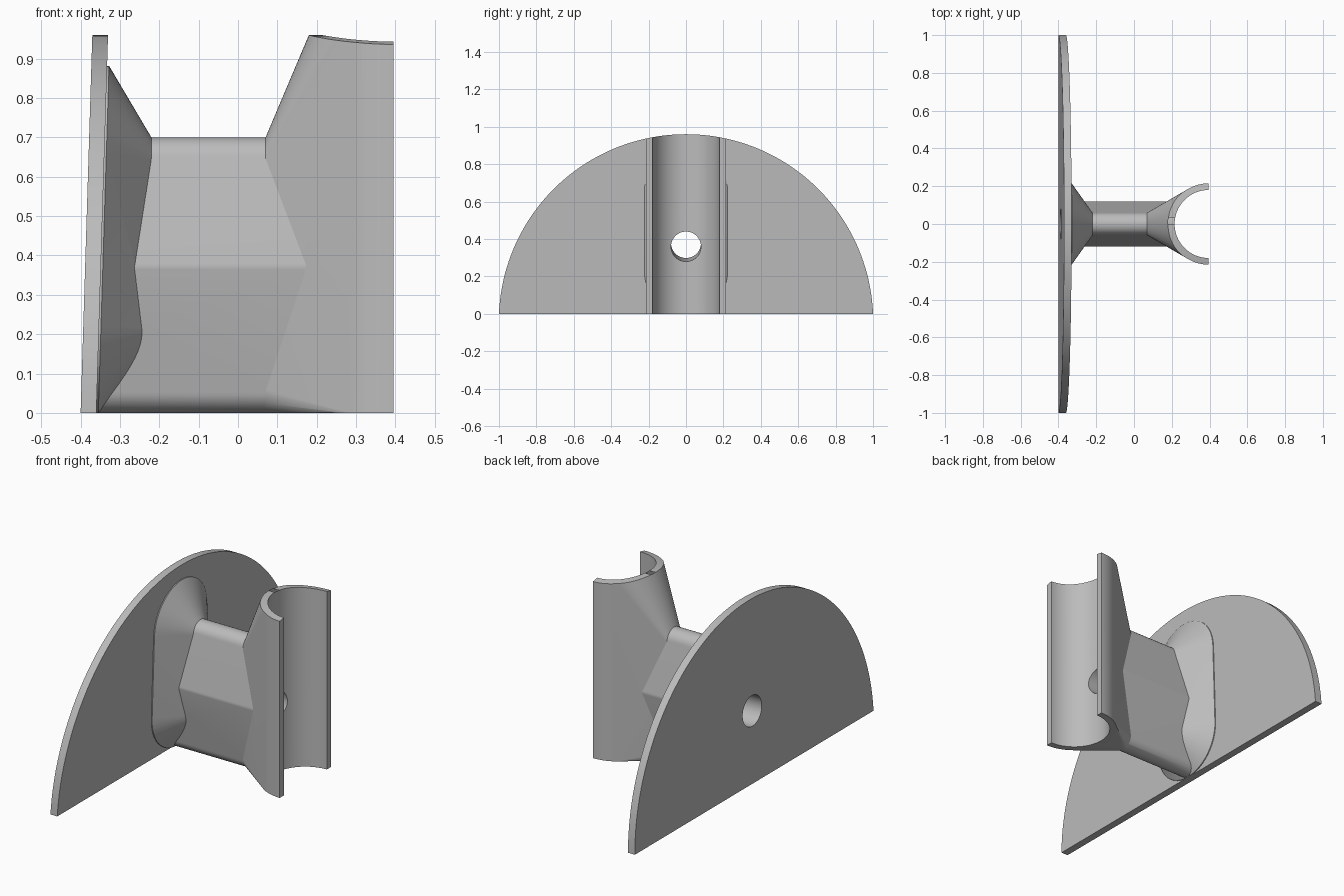
import bpy
import bmesh
from math import sin, cos, pi, sqrt
from mathutils import Vector, Matrix

cube = bpy.data.objects.get("Cube")
if cube:
    bpy.data.objects.remove(cube, do_unlink=True)

HEIGHT = 0.96
DISC_R = (1 + HEIGHT ** 2) / (2 * HEIGHT)   # arc through both ends and the crown
LEAN = 0.031                                # plate lean per unit of height
SADDLE_X, INNER, OUTER = 0.395, 0.18, 0.215

grey = bpy.data.materials.new("plain_grey")
grey.use_nodes = True
colour = (0.5, 0.5, 0.5, 1)
grey.diffuse_color = colour
grey.node_tree.nodes["Principled BSDF"].inputs["Base Color"].default_value = colour


def hull(name, points):
    """Convex solid wrapped around a set of points."""
    bm = bmesh.new()
    for p in points:
        bm.verts.new(p)
    bmesh.ops.remove_doubles(bm, verts=bm.verts, dist=1e-5)
    res = bmesh.ops.convex_hull(bm, input=bm.verts)
    loose = [g for g in res["geom_interior"] if isinstance(g, bmesh.types.BMVert)]
    bmesh.ops.delete(bm, geom=loose, context='VERTS')
    bmesh.ops.dissolve_limit(bm, angle_limit=0.002, verts=bm.verts, edges=bm.edges)
    bmesh.ops.recalc_face_normals(bm, faces=bm.faces)
    mesh = bpy.data.meshes.new(name)
    bm.to_mesh(mesh)
    bm.free()
    mesh.materials.append(grey)
    obj = bpy.data.objects.new(name, mesh)
    bpy.context.collection.objects.link(obj)
    return obj


def circle(y, z, r, n=48):
    return [(y + r * cos(2 * pi * i / n), z + r * sin(2 * pi * i / n)) for i in range(n)]


def at_x(x, outline, lean=0.0):
    return [(x + lean * z, y, z) for y, z in outline]


def combine(target, tool, operation):
    """Apply a boolean and discard the tool."""
    mod = target.modifiers.new(operation, 'BOOLEAN')
    mod.operation = operation
    mod.solver = 'EXACT'
    mod.object = tool
    bpy.context.view_layer.objects.active = target
    bpy.ops.object.modifier_apply(modifier=mod.name)
    bpy.data.objects.remove(tool, do_unlink=True)


def rod(name, start, end, r, n=64):
    """Round cutter between two points."""
    start, end = Vector(start), Vector(end)
    turn = (end - start).to_track_quat('Z', 'Y').to_matrix()
    ring = [turn @ Vector((a, b, 0)) for a, b in circle(0, 0, r, n)]
    return hull(name, [c + v for c in (start, end) for v in ring])


# Half disc outline, used for the plate and to trim the whole body
steps = 96
disc = []
for i in range(steps + 1):
    y = -cos(pi * i / steps)
    disc.append((y, max(0, HEIGHT - DISC_R + sqrt(DISC_R ** 2 - y * y))))

# Leaning back plate
plate = hull("bracket", at_x(-0.40, disc, LEAN) + at_x(-0.36, disc, LEAN))

# Web with rounded top, bottom and widest ridges
section = circle(0, 0.64, 0.06) + circle(0, 0.06, 0.06)
for side in (-1, 1):
    section += circle(side * 0.08, 0.37, 0.04)
web = hull("web", at_x(-0.37, section) + at_x(0.20, section))

# Flare where the web meets the plate
wide = circle(0, 0.66, 0.222) + circle(0, 0.22, 0.222)
narrow = circle(0, 0.64, 0.06) + circle(0, 0.22, 0.06)
plate_flare = hull("plate_flare", at_x(-0.365, wide, LEAN) + at_x(-0.355, wide, LEAN)
                   + at_x(-0.22, narrow))

# Saddle: half round block tapering to the web
taper = circle(0, 0.64, 0.06) + circle(0, 0.06, 0.06)
half_round = [(SADDLE_X - OUTER * sin(pi * i / 48), OUTER * cos(pi * i / 48)) for i in range(49)]
saddle = hull("saddle", at_x(0.07, taper)
              + [(x, y, z) for x, y in half_round for z in (0, HEIGHT)])
bore = rod("bore", (SADDLE_X, 0, -0.5), (SADDLE_X, 0, 1.5), INNER, 96)
combine(saddle, bore, 'DIFFERENCE')

# Join the parts, trim to the disc and drill the hole square to the plate
for part in (plate_flare, web, saddle):
    combine(plate, part, 'UNION')
combine(plate, hull("trim", at_x(-0.8, disc) + at_x(0.8, disc)), 'INTERSECT')
combine(plate, rod("drill", (-0.7, 0, 0.36 + 0.9 * LEAN), (0.7, 0, 0.36 - 0.5 * LEAN), 0.08),
        'DIFFERENCE')

bpy.ops.object.select_all(action='DESELECT')
plate.select_set(True)
bpy.context.view_layer.objects.active = plate
bpy.ops.object.shade_smooth_by_angle(angle=pi / 7)
